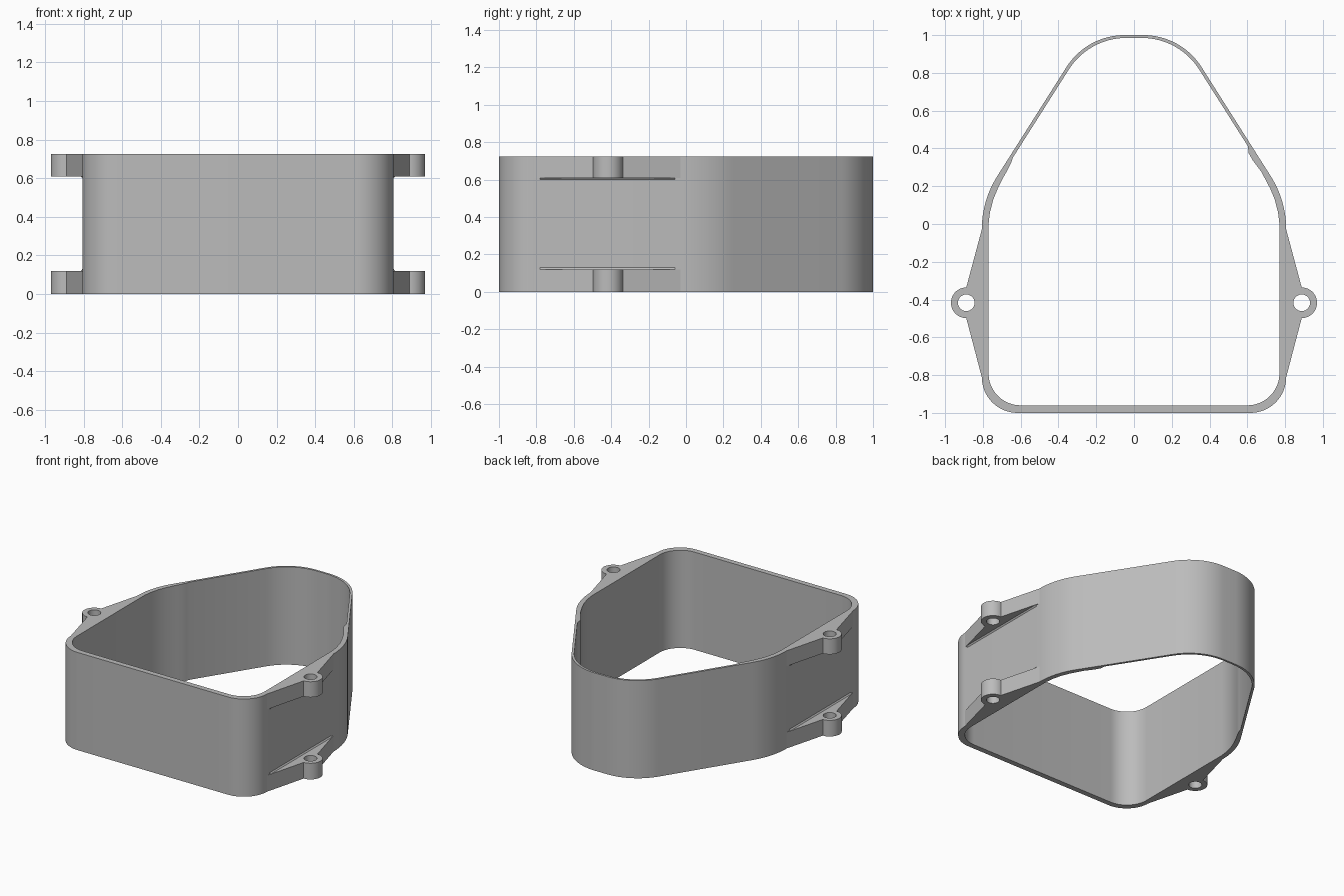
import bpy, bmesh, math
from mathutils import Vector

if "Cube" in bpy.data.objects:
    bpy.data.objects.remove(bpy.data.objects["Cube"], do_unlink=True)

HEIGHT = 0.725
SIDE = 0.806      # outer half width of the wall
LUG = 0.12        # thickness of each mounting lug

grey = bpy.data.materials.new("light_grey")
grey.use_nodes = True
colour = (0.5, 0.5, 0.5, 1)
grey.diffuse_color = colour
grey.node_tree.nodes["Principled BSDF"].inputs["Base Color"].default_value = colour


def rounded(corners, steps=16):
    """Open path through (x, y, radius) corners, each replaced by a tangent arc."""
    path = []
    for i, (x, y, r) in enumerate(corners):
        p = Vector((x, y))
        if r == 0:
            path.append(p)
            continue
        a = (Vector(corners[i - 1][:2]) - p).normalized()
        b = (Vector(corners[i + 1][:2]) - p).normalized()
        half = a.angle(b) / 2
        centre = p + (a + b).normalized() * r / math.sin(half)
        start = p + a * r / math.tan(half) - centre
        end = p + b * r / math.tan(half) - centre
        sweep = math.pi - 2 * half
        for k in range(steps + 1):
            t = k / steps
            path.append(centre + (start * math.sin((1 - t) * sweep)
                                  + end * math.sin(t * sweep)) / math.sin(sweep))
    return path


def mirrored(path):
    return [Vector((-p.x, p.y)) for p in reversed(path)]


def circle(x, y, r, start=0, sweep=2 * math.pi, count=32):
    return [Vector((x + r * math.cos(start + sweep * k / count),
                    y + r * math.sin(start + sweep * k / count))) for k in range(count)]


def finish(obj):
    bm = bmesh.new()
    bm.from_mesh(obj.data)
    bmesh.ops.remove_doubles(bm, verts=bm.verts, dist=0.0001)
    bmesh.ops.recalc_face_normals(bm, faces=bm.faces)
    bm.to_mesh(obj.data)
    bm.free()
    obj.data.materials.clear()
    obj.data.materials.append(grey)
    bpy.ops.object.select_all(action='DESELECT')
    obj.select_set(True)
    bpy.context.view_layer.objects.active = obj
    bpy.ops.object.shade_smooth_by_angle(angle=math.radians(25))


def plate(name, outlines, z0, z1):
    """Extrude filled outlines; inner outlines become holes."""
    curve = bpy.data.curves.new(name, 'CURVE')
    curve.dimensions = '2D'
    curve.fill_mode = 'BOTH'
    curve.extrude = (z1 - z0) / 2
    for outline in outlines:
        spline = curve.splines.new('POLY')
        spline.points.add(len(outline) - 1)
        for point, p in zip(spline.points, outline):
            point.co = (p.x, p.y, 0, 1)
        spline.use_cyclic_u = True
    shape = bpy.data.objects.new(name, curve)
    mesh_source = shape
    bpy.context.collection.objects.link(mesh_source)
    bpy.context.view_layer.update()
    mesh = bpy.data.meshes.new_from_object(
        mesh_source.evaluated_get(bpy.context.evaluated_depsgraph_get()))
    bpy.data.objects.remove(shape, do_unlink=True)
    for v in mesh.vertices:
        v.co.z += (z0 + z1) / 2
    obj = bpy.data.objects.new(name, mesh)
    bpy.context.collection.objects.link(obj)
    finish(obj)


def inner_half(step):
    """Inside of the wall, with the small step where it thickens."""
    upper = rounded([(0, 0.985, 0), (0.239, 0.985, 0.36), (*step[0], 0)])
    lower = rounded([(0.77, 0, 0), (0.77, -0.96, 0.17), (0, -0.96, 0)])
    bend = [(0.72, 0.19), (0.745, 0.13), (0.763, 0.06)]
    return upper + [Vector(p) for p in step[1:] + bend] + lower


# Main wall
outer = rounded([(0, 1, 0), (0.25, 1, 0.364), (SIDE, 0.124, 0.53),
                 (SIDE, -1, 0.19), (0, -1, 0)])
right_step = [(0.603, 0.412), (0.607, 0.375), (0.628, 0.338), (0.675, 0.275)]
left_step = [(0.641, 0.352), (0.65, 0.325), (0.667, 0.29), (0.69, 0.25)]
inner = inner_half(right_step) + mirrored(inner_half(left_step))[1:-1]
plate("housing_wall", [outer + mirrored(outer)[1:-1], inner], 0, HEIGHT)

# Mounting lugs with screw holes and a thin fillet along each root
boss_x, boss_y, boss_r = 0.888, -0.417, 0.081
lug = [Vector((SIDE, -0.81))]
lug += circle(boss_x, boss_y, boss_r, -math.pi / 2, math.pi)
lug += [Vector((boss_x, boss_y + boss_r)), Vector((SIDE, -0.03))]
hole = circle(boss_x, boss_y, 0.044)

for side, sign in (("left", 1), ("right", -1)):
    for level, z0, face, drop in (("lower", 0, LUG, 0.012),
                                  ("upper", HEIGHT - LUG + 0.005, HEIGHT - LUG + 0.005, -0.012)):
        outlines = [[Vector((sign * p.x, p.y)) for p in o] for o in (lug, hole)]
        z1 = LUG if level == "lower" else HEIGHT
        plate(f"{level}_{side}_lug", outlines, z0, z1)

        bm = bmesh.new()
        ends = []
        for y in (-0.78, -0.06):
            ends.append([bm.verts.new((sign * x, y, z)) for x, z in (
                (SIDE - 0.002, face), (SIDE + 0.008, face), (SIDE - 0.002, face + drop))])
        a, b = ends
        bm.faces.new(a)
        bm.faces.new(b)
        for i in range(3):
            j = (i + 1) % 3
            bm.faces.new((a[i], a[j], b[j], b[i]))
        mesh = bpy.data.meshes.new(f"{level}_{side}_lug_fillet")
        bm.to_mesh(mesh)
        bm.free()
        fillet = bpy.data.objects.new(mesh.name, mesh)
        bpy.context.collection.objects.link(fillet)
        finish(fillet)
